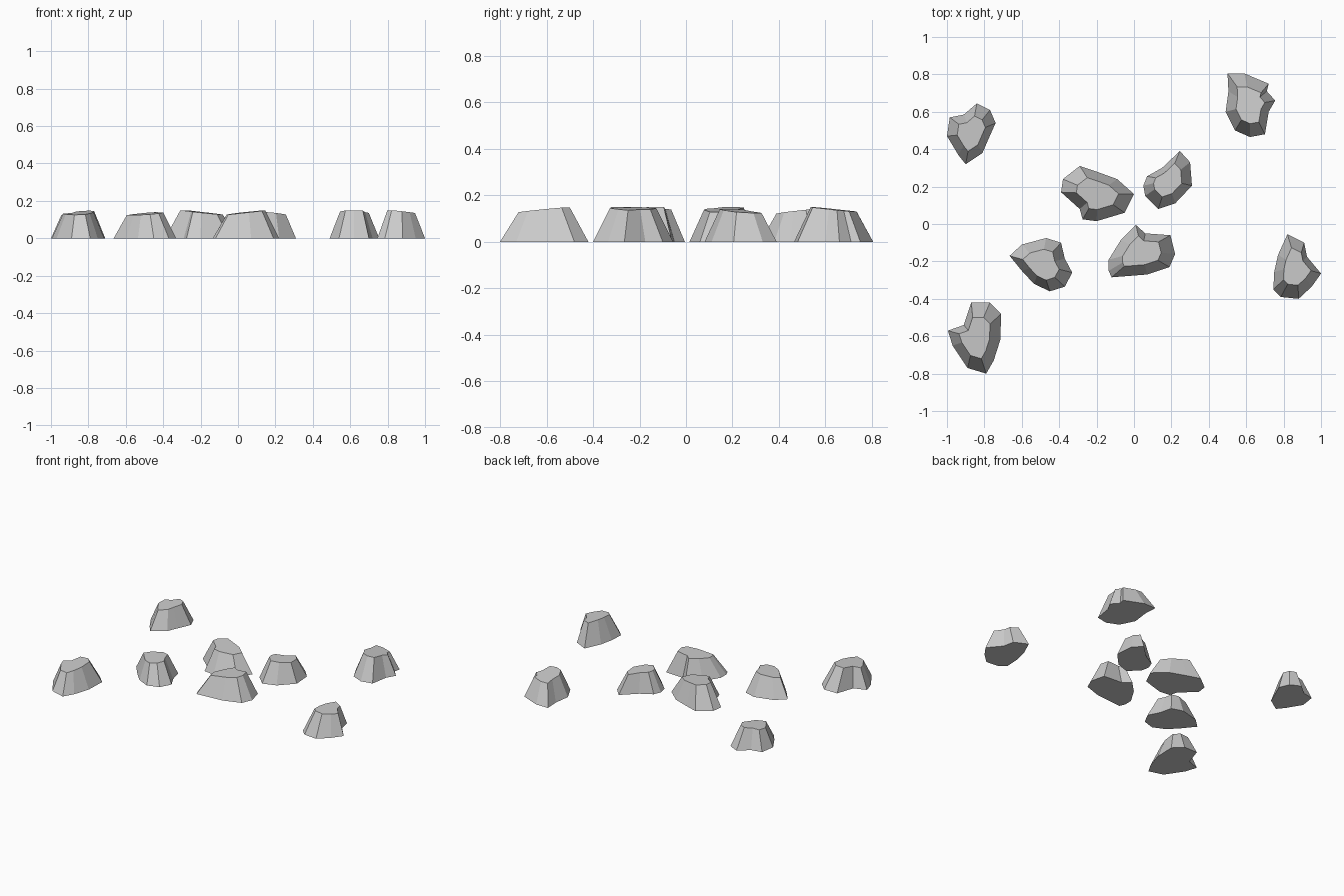
import bpy, bmesh
from mathutils import Vector

if "Cube" in bpy.data.objects:
    bpy.data.objects.remove(bpy.data.objects["Cube"])


def rock(name, outline, peak, inset=0.58, high=0.15, slope=0.11):
    """Flat-shaded rock: ground outline drawn in to a tilted cap, highest near peak."""
    base = [Vector(p) for p in outline]
    xs, ys = zip(*outline)
    mid = Vector(((min(xs) + max(xs)) / 2, (min(ys) + max(ys)) / 2))
    peak = Vector(peak)
    tilt = (mid - peak).normalized()
    bm = bmesh.new()
    low = [bm.verts.new((p.x, p.y, 0)) for p in base]
    cap = []
    for p in base:
        q = mid + (p - mid) * inset
        z = high - slope * max(0, (q - peak).dot(tilt))
        cap.append(bm.verts.new((q.x, q.y, z)))
    n = len(base)
    for i in range(n):
        j = (i + 1) % n
        bm.faces.new((low[i], low[j], cap[j], cap[i]))
    bm.faces.new(low)
    bm.faces.new(cap)
    bmesh.ops.recalc_face_normals(bm, faces=bm.faces)
    mesh = bpy.data.meshes.new(name)
    bm.to_mesh(mesh)
    bm.free()
    bpy.context.collection.objects.link(bpy.data.objects.new(name, mesh))


# Outlying rocks
rock("rock_front_left", [(-.87, -.42), (-.77, -.42), (-.71, -.48), (-.715, -.62), (-.75, -.73),
     (-.79, -.80), (-.89, -.77), (-.97, -.65), (-.995, -.57), (-.91, -.54)], (-.77, -.50))
rock("rock_back_left", [(-.84, .645), (-.77, .61), (-.74, .54), (-.78, .45), (-.81, .38),
     (-.90, .32), (-.94, .37), (-1, .47), (-.985, .57), (-.91, .585)], (-.80, .55), high=.14)
rock("rock_back_right", [(.50, .805), (.59, .805), (.72, .75), (.71, .71), (.755, .66), (.72, .60),
     (.70, .48), (.62, .465), (.54, .50), (.49, .60), (.505, .71)], (.60, .54))
rock("rock_front_right", [(.82, -.055), (.91, -.10), (.925, -.175), (1, -.265), (.95, -.335),
     (.88, -.40), (.785, -.39), (.745, -.35), (.75, -.255), (.77, -.165)], (.81, -.24))

# Middle cluster
rock("rock_centre_back", [(-.29, .31), (-.20, .28), (-.09, .24), (0, .16), (-.05, .06),
     (-.20, .015), (-.275, .025), (-.29, .08), (-.39, .17), (-.38, .24)], (-.29, .19))
rock("rock_centre_right", [(.245, .39), (.30, .33), (.31, .205), (.22, .11), (.13, .08),
     (.06, .15), (.05, .205), (.07, .255), (.15, .30)], (.13, .20), high=.14)
rock("rock_centre_left", [(-.665, -.17), (-.60, -.11), (-.47, -.075), (-.39, -.10), (-.37, -.185),
     (-.33, -.26), (-.37, -.335), (-.45, -.36), (-.535, -.32), (-.60, -.25)], (-.43, -.17), high=.14)
rock("rock_centre_front", [(.01, -.005), (.06, -.05), (.195, -.06), (.22, -.16), (.19, -.23),
     (.07, -.27), (-.12, -.285), (-.135, -.25), (-.135, -.19), (-.07, -.085)], (.14, -.12))
